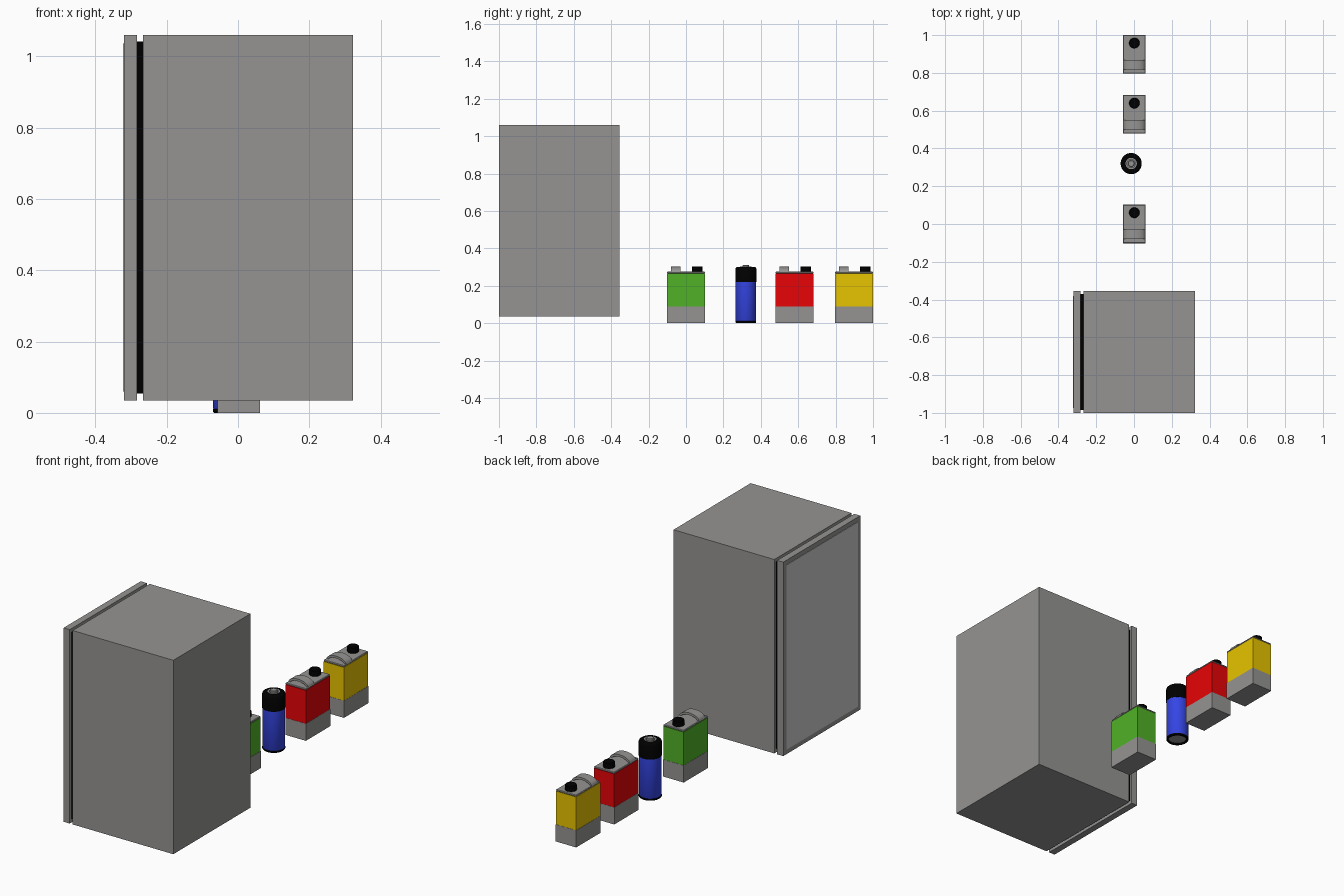
import bpy, bmesh, math

if "Cube" in bpy.data.objects:
    bpy.data.objects.remove(bpy.data.objects["Cube"])

def material(name, rgb):
    m = bpy.data.materials.new(name)
    m.diffuse_color = (*rgb, 1)
    m.use_nodes = True
    m.node_tree.nodes["Principled BSDF"].inputs["Base Color"].default_value = m.diffuse_color
    return m

BLACK = material("black", (0, 0, 0))
GREY = material("grey", (0.3, 0.296, 0.29))
GREEN = material("green", (0.08, 0.44, 0.02))
RED = material("red", (0.8, 0.001, 0.002))
YELLOW = material("yellow", (0.8, 0.55, 0.0))
BLUE = material("blue", (0.035, 0.06, 0.78))

def finish(name, bm, mat=GREY, smooth=False):
    bmesh.ops.recalc_face_normals(bm, faces=bm.faces)
    me = bpy.data.meshes.new(name)
    bm.to_mesh(me)
    bm.free()
    ob = bpy.data.objects.new(name, me)
    bpy.context.collection.objects.link(ob)
    if mat:
        me.materials.append(mat)
    if smooth:
        bpy.ops.object.select_all(action='DESELECT')
        bpy.context.view_layer.objects.active = ob
        ob.select_set(True)
        bpy.ops.object.shade_smooth_by_angle(angle=math.radians(35))
    return ob

def box(name, x, y, z, mat=GREY, bevel=0):
    bm = bmesh.new()
    bmesh.ops.create_cube(bm, size=1)
    for v in bm.verts:
        for i, (lo, hi) in enumerate((x, y, z)):
            v.co[i] = (lo + hi) / 2 + v.co[i] * (hi - lo)
    if bevel:
        bmesh.ops.bevel(bm, geom=bm.edges[:], offset=bevel, segments=1, affect='EDGES')
    return finish(name, bm, mat)

def lathe(name, profile, x, y, mat=GREY, steps=32):
    bm = bmesh.new()
    vs = [bm.verts.new((r, 0, z)) for r, z in profile]
    es = [bm.edges.new(p) for p in zip(vs, vs[1:])]
    bmesh.ops.spin(bm, geom=vs + es, cent=(0, 0, 0), axis=(0, 0, 1),
                   angle=math.tau, steps=steps)
    bmesh.ops.remove_doubles(bm, verts=bm.verts, dist=1e-5)
    bmesh.ops.translate(bm, verts=bm.verts, vec=(x, y, 0))
    return finish(name, bm, mat, True)

def arch(name, x, y0, y1, z, half, rise, thick, n=16):
    # Band swept over a shallow elliptical arc
    bm = bmesh.new()
    rings = []
    for i in range(n + 1):
        a = math.pi * i / n
        c, s = math.cos(a), math.sin(a)
        o = (x + half * c, z + rise * s)
        q = (x + (half - thick) * c, z + (rise - thick) * s)
        rings.append([bm.verts.new((p[0], y, p[1]))
                      for p, y in ((o, y0), (o, y1), (q, y1), (q, y0))])
    for a, b in zip(rings, rings[1:]):
        for j in range(4):
            k = (j + 1) % 4
            bm.faces.new((a[j], a[k], b[k], b[j]))
    bm.faces.new(rings[0])
    bm.faces.new(rings[-1])
    return finish(name, bm, GREY, True)

# Refrigerator: cabinet, seal, door and raised lighter front panel
box("fridge_cabinet", (-0.267, 0.322), (-1, -0.356), (0.035, 1.06))
box("door_seal", (-0.286, -0.266), (-0.985, -0.371), (0.055, 1.042), BLACK)
box("fridge_door", (-0.3195, -0.284), (-1, -0.356), (0.035, 1.06))
box("door_panel", (-0.322, -0.318), (-0.975, -0.381), (0.06, 1.036), None)

# Fuel cans
def fuel_can(kind, y, mat):
    x = 0.002
    box(kind + "_can_base", (x - 0.06, x + 0.06), (y - 0.102, y + 0.102), (0, 0.09))
    box(kind + "_can_body", (x - 0.059, x + 0.059), (y - 0.101, y + 0.101), (0.09, 0.266), mat)
    box(kind + "_can_top", (x - 0.06, x + 0.06), (y - 0.102, y + 0.102), (0.266, 0.275), GREY, 0.003)
    arch(kind + "_can_handle", x, y - 0.08, y - 0.03, 0.272, 0.058, 0.03, 0.012)
    lathe(kind + "_can_cap", [(0, 0.272), (0.028, 0.272), (0.028, 0.301),
                              (0.025, 0.304), (0, 0.304)], x, y + 0.06, BLACK, 24)

fuel_can("green", 0.0, GREEN)
fuel_can("red", 0.58, RED)
fuel_can("yellow", 0.898, YELLOW)

# Gas cartridge: shell, recessed base rim, black cap and valve
bx, by = -0.015, 0.32
lathe("cartridge_shell", [(0.053, 0.01), (0.055, 0.013), (0.055, 0.22), (0.05, 0.221)], bx, by, BLUE)
lathe("cartridge_base_rim", [(0.044, 0.008), (0.046, 0), (0.052, 0), (0.0555, 0.004),
                             (0.0555, 0.01), (0.05, 0.012)], bx, by, BLACK)
lathe("cartridge_base", [(0, 0.008), (0.045, 0.008)], bx, by)
lathe("cartridge_cap", [(0.05, 0.219), (0.056, 0.219), (0.056, 0.29), (0.053, 0.297),
                        (0.047, 0.301), (0.03, 0.301), (0.03, 0.292)], bx, by, BLACK)
lathe("cartridge_collar", [(0.03, 0.295), (0.03, 0.303), (0.022, 0.303), (0.022, 0.292),
                           (0, 0.292)], bx, by)
lathe("cartridge_valve", [(0.017, 0.292), (0.017, 0.309), (0.015, 0.311), (0, 0.311)], bx, by)
